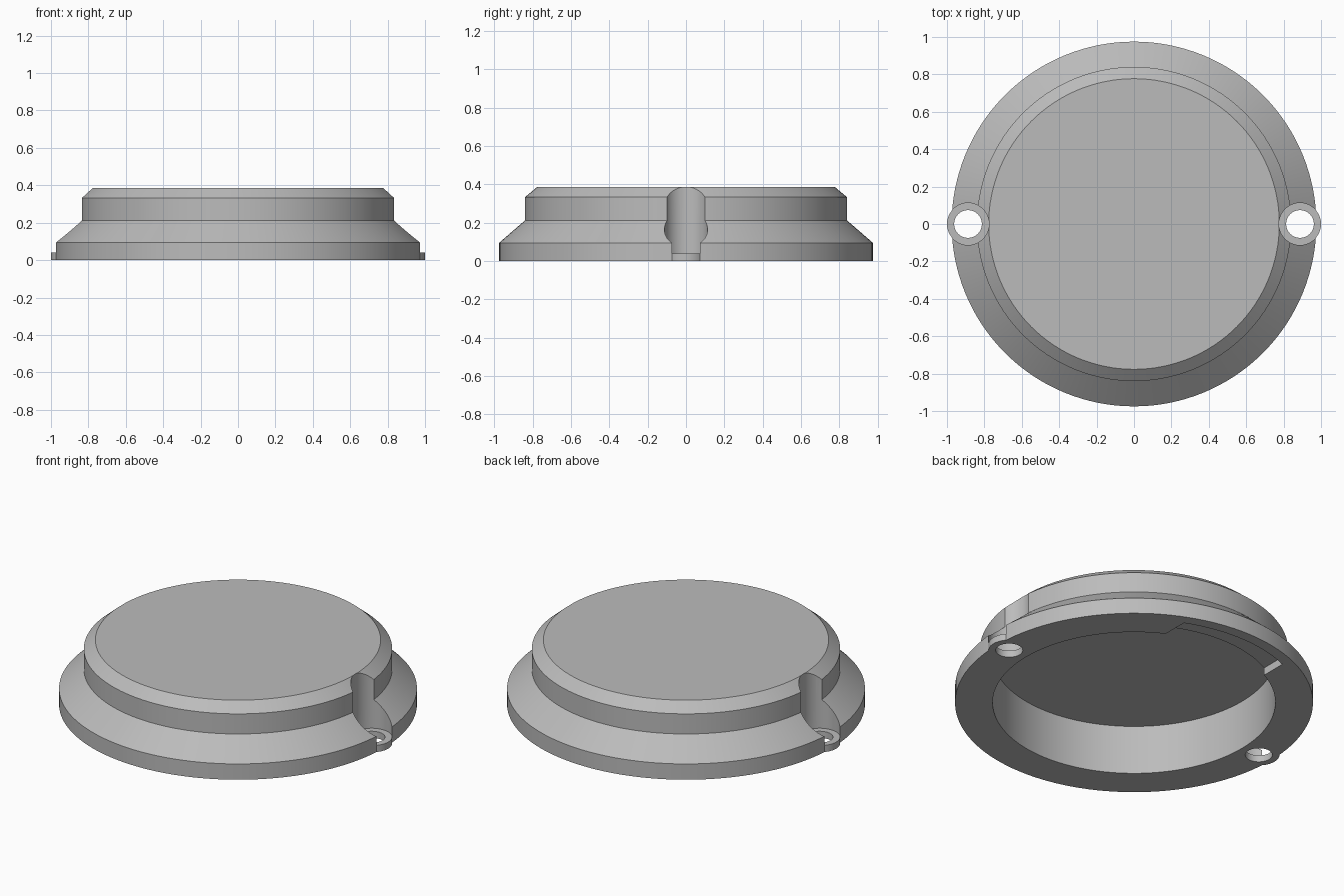
import bpy, bmesh, math

if "Cube" in bpy.data.objects:
    bpy.data.objects.remove(bpy.data.objects["Cube"])

SEG = 128

grey = bpy.data.materials.new("plain grey")
grey.diffuse_color = (0.5, 0.5, 0.5, 1)
grey.use_nodes = True
grey.node_tree.nodes["Principled BSDF"].inputs["Base Color"].default_value = grey.diffuse_color


def make_object(name, bm):
    bmesh.ops.recalc_face_normals(bm, faces=bm.faces)
    mesh = bpy.data.meshes.new(name)
    bm.to_mesh(mesh)
    bm.free()
    mesh.materials.append(grey)
    obj = bpy.data.objects.new(name, mesh)
    bpy.context.collection.objects.link(obj)
    return obj


def prism(name, outline, z0, z1):
    """Extrude a flat xy outline from z0 to z1."""
    bm = bmesh.new()
    face = bm.faces.new([bm.verts.new((x, y, z0)) for x, y in outline])
    new = bmesh.ops.extrude_face_region(bm, geom=[face])["geom"]
    for v in new:
        if isinstance(v, bmesh.types.BMVert):
            v.co.z = z1
    return make_object(name, bm)


def cylinder(name, cx, r, z0, z1, n=48):
    ring = [(cx + r * math.cos(2 * math.pi * i / n),
             r * math.sin(2 * math.pi * i / n)) for i in range(n)]
    return prism(name, ring, z0, z1)


def combine(target, tool, operation):
    mod = target.modifiers.new(operation, 'BOOLEAN')
    mod.operation = operation
    mod.solver = 'EXACT'
    mod.object = tool
    bpy.context.view_layer.objects.active = target
    bpy.ops.object.modifier_apply(modifier=mod.name)
    bpy.data.objects.remove(tool)


# Turned cover: stepped outside, hollow underside
profile = [(0, 0.386), (0.777, 0.386), (0.84, 0.333), (0.84, 0.212),
           (0.975, 0.095), (0.975, 0), (0.77, 0), (0.77, 0.295), (0, 0.295)]
bm = bmesh.new()
pts = [bm.verts.new((r, 0, z)) for r, z in profile]
edges = [bm.edges.new(p) for p in zip(pts, pts[1:])]
bmesh.ops.spin(bm, geom=pts + edges, cent=(0, 0, 0), axis=(0, 0, 1),
               angle=2 * math.pi, steps=SEG, use_duplicate=False)
bmesh.ops.remove_doubles(bm, verts=bm.verts, dist=1e-4)
# single flat disc for the top and for the hollow's ceiling
bmesh.ops.dissolve_limit(bm, angle_limit=0.001, verts=bm.verts, edges=bm.edges)
cover = make_object("cover", bm)

# Screw lugs on both sides, each with a pocket above and a through hole
for side in (-1, 1):
    cx = side * 0.8875
    combine(cover, cylinder("screw_lug", cx, 0.1125, 0, 0.04), 'UNION')
    combine(cover, cylinder("screw_pocket", cx, 0.1125, 0.04, 0.6), 'DIFFERENCE')
    combine(cover, cylinder("screw_hole", cx, 0.074, -0.1, 0.2), 'DIFFERENCE')

# Shallow recess under the back rim
half = math.asin(0.35 / 0.91)
arc = [(0.91 * math.sin(half * k / 12), 0.91 * math.cos(half * k / 12))
       for k in range(-12, 13)]
combine(cover, prism("rim_recess", [(-0.35, 0.6)] + arc + [(0.35, 0.6)],
                     -0.1, 0.045), 'DIFFERENCE')

# Smooth walls with crisp edges
bpy.ops.object.select_all(action='DESELECT')
cover.select_set(True)
bpy.context.view_layer.objects.active = cover
bpy.ops.object.shade_smooth_by_angle(angle=math.radians(25))
